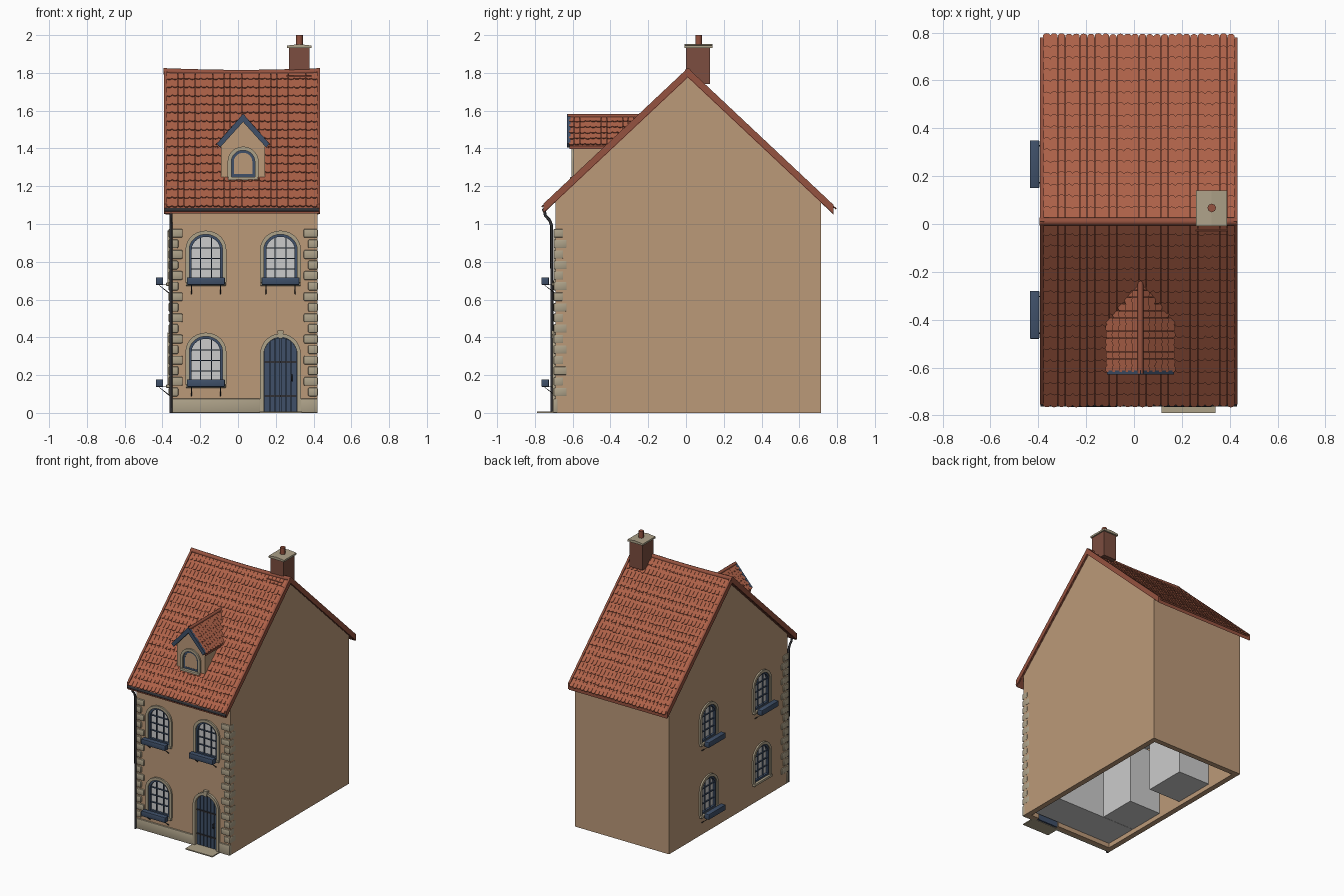
import bpy, bmesh, math, random
from mathutils import Vector, Matrix

if "Cube" in bpy.data.objects:
    bpy.data.objects.remove(bpy.data.objects["Cube"])
random.seed(4)

def material(name, c):
    m = bpy.data.materials.new(name)
    m.diffuse_color = (*c, 1)
    m.use_nodes = True
    m.node_tree.nodes["Principled BSDF"].inputs["Base Color"].default_value = m.diffuse_color
    return m
WALL = material("plaster", (.50, .32, .19))
TILE = material("clay_tile", (.42, .12, .065))
RED = material("clay_edge", (.30, .085, .05))
STONE = material("stone", (.42, .36, .25))
BLUE = material("blue_paint", (.05, .08, .14))
DARK = material("dark_iron", (.03, .03, .035))
BRICK = material("brick", (.20, .075, .05))
GLASS = material("pane", (.62, .62, .63))

I = Matrix.Identity(4)
SIDE = Matrix.Rotation(math.pi / 2, 4, 'Z')      # profile x -> world y, depth -> world -x

def finish(bm, name, mat, M=I, smooth=False):
    bmesh.ops.recalc_face_normals(bm, faces=bm.faces)
    bm.transform(M)
    me = bpy.data.meshes.new(name)
    bm.to_mesh(me)
    bm.free()
    if smooth:
        me.shade_smooth()
        me.set_sharp_from_angle(angle=0.6)
    if mat:
        me.materials.append(mat)
    o = bpy.data.objects.new(name, me)
    bpy.context.collection.objects.link(o)
    return o

def add_prism(bm, front, back):
    a = [bm.verts.new(p) for p in front]
    b = [bm.verts.new(p) for p in back]
    n = len(a)
    bm.faces.new(a)
    bm.faces.new(b[::-1])
    for i in range(n):
        bm.faces.new((a[i], b[i], b[(i + 1) % n], a[(i + 1) % n]))

def prism(name, pts, d0, d1, mat, M=I, smooth=False, back=None):
    """Extrude an x-z profile along y; back(z) may give a varying end depth."""
    bm = bmesh.new()
    add_prism(bm, [(u, d0, z) for u, z in pts],
              [(u, back(z) if back else d1, z) for u, z in pts])
    return finish(bm, name, mat, M, smooth)

def box(name, lo, hi, mat, M=I, bevel=0):
    bm = bmesh.new()
    lo, hi = Vector(lo), Vector(hi)
    bmesh.ops.create_cube(bm, size=1)
    for v in bm.verts:
        v.co = Vector([(lo[i] + hi[i]) / 2 + v.co[i] * (hi[i] - lo[i]) for i in range(3)])
    if bevel:
        bmesh.ops.bevel(bm, geom=bm.edges[:], offset=bevel, segments=2, profile=.5, affect='EDGES')
    return finish(bm, name, mat, M, bool(bevel))

def tube(name, pts, r, mat, M=I):
    cu = bpy.data.curves.new(name, 'CURVE')
    cu.dimensions, cu.bevel_depth, cu.bevel_resolution, cu.use_fill_caps = '3D', r, 2, True
    sp = cu.splines.new('POLY')
    sp.points.add(len(pts) - 1)
    for p, q in zip(sp.points, pts):
        p.co = (*(M @ Vector(q)), 1)
    cu.materials.append(mat)
    o = bpy.data.objects.new(name, cu)
    bpy.context.collection.objects.link(o)
    bpy.ops.object.select_all(action='DESELECT')
    o.select_set(True)
    bpy.context.view_layer.objects.active = o
    bpy.ops.object.convert(target='MESH')

def arch(hw, zb, zs, zt, n=14):
    top = [(hw * math.cos(math.pi * i / n), zs + (zt - zs) * math.sin(math.pi * i / n)) for i in range(n + 1)]
    return [(hw, zb)] + top + [(-hw, zb)]

def surround(name, hw, zb, zs, zt, t, d0, d1, mat, M):
    prism(name, arch(hw + t, zb, zs, zt + t) + arch(hw, zb, zs, zt)[::-1], d0, d1, mat, M, True)

# House shell, open at the bottom
CY, SL = 0.01, 0.94
roof_y = lambda z: CY - (1.81 - z) / SL
under = lambda y: 1.775 - SL * abs(y - CY)
walls = prism("walls", [(-.69, 0), (-.69, under(-.69)), (CY, 1.775), (.715, under(.715)), (.715, 0)],
              -.42, .36, WALL, SIDE)
bm = bmesh.new()
bm.from_mesh(walls.data)
bmesh.ops.delete(bm, geom=[f for f in bm.faces if f.normal.z < -.9], context='FACES')
bm.to_mesh(walls.data)
bm.free()
mod = walls.modifiers.new("thickness", 'SOLIDIFY')
mod.thickness, mod.offset, mod.use_even_offset = .04, -1, True

def cut(hw, zb, zs, zt, M):
    c = prism("opening_cutter", arch(hw, zb, zs, zt), -.05, .1, None, M)
    c.hide_render = True
    b = walls.modifiers.new("opening", 'BOOLEAN')
    b.object, b.operation, b.solver = c, 'DIFFERENCE', 'EXACT'
    return c

# Arched windows with surround, frame, bars and flower box
def window(M, zb, hw=.088, h=.255, rise=.08, planter=True):
    zt, zs = zb + h, zb + h - rise
    surround("window_surround", hw, zb, zs, zt, .02, -.012, .01, STONE, M)
    surround("window_frame", hw - .013, zb, zs, zt - .013, .014, -.003, .02, BLUE, M)
    box("window_bottom_rail", (-hw, -.002, zb), (hw, .02, zb + .014), BLUE, M)
    prism("window_pane", arch(hw, zb, zs, zt), .014, .018, GLASS, M)
    for u in (-hw / 3, hw / 3):
        box("window_bar", (u - .003, .004, zb), (u + .003, .016, zs + rise * .92), BLUE, M)
    for k in (.28, .5, .72):
        box("window_crossbar", (-hw, .005, zb + h * k - .003), (hw, .016, zb + h * k + .003), BLUE, M)
    box("window_sill", (-hw - .018, -.02, zb - .018), (hw + .018, .01, zb), STONE, M, .004)
    if planter:
        box("flower_box", (-.1, -.075, zb - .012), (.1, -.036, zb + .028), BLUE, M, .003)
        for u in (-.077, .077):
            tube("flower_box_bracket", [(u, 0, zb - .012), (u, -.06, zb - .012), (u, 0, zb - .06)], .003, DARK, M)

cutters = []
places = [(Matrix.Translation((x, -.69, 0)), z, True) for x, z in ((-.17, .15), (-.17, .69), (.225, .69))]
left = Matrix.Rotation(-math.pi / 2, 4, 'Z')
places += [(Matrix.Translation((-.36, y, 0)) @ left, z, p)
           for y, z, p in ((.25, .15, True), (.25, .69, True), (-.38, .69, True), (-.38, .15, False))]
for M, z, p in places:
    cutters.append(cut(.088, z, z + .175, z + .255, M))
    window(M, z, planter=p)

# Door with planks, straps, surround, keystone and step
D = Matrix.Translation((.225, -.69, 0))
cutters.append(cut(.088, -.02, .31, .40, D))
surround("door_surround", .088, 0, .31, .40, .02, -.016, .02, STONE, D)
prism("keystone", [(-.011, .395), (.011, .395), (.017, .437), (-.017, .437)], -.022, .01, STONE, D)
for i in range(6):
    us = [-.086 + .172 * (i + f) / 6 for f in (.05, .35, .65, .95)]
    prism("door_plank", [(us[0], .004), *[(u, .31 + .088 * math.sqrt(1 - (u / .088) ** 2)) for u in us],
                         (us[-1], .004)], .004, .02, BLUE, D)
prism("door_backing", arch(.088, .002, .31, .40), .012, .026, BLUE, D)
for z in (.09, .27):
    box("door_strap", (-.086, -.002, z - .005), (.086, .006, z + .005), DARK, D)
tube("door_handle", [(.06, .002, .2), (.06, -.012, .2), (.06, -.012, .17), (.06, .002, .17)], .004, DARK, D)
box("door_step", (.115, -.79, 0), (.34, -.68, .008), STONE)

# Apply the openings to the shell, then drop the cutters
dg = bpy.context.evaluated_depsgraph_get()
dg.update()
me = bpy.data.meshes.new_from_object(walls.evaluated_get(dg))
walls.modifiers.clear()
walls.data = me
for c in cutters:
    bpy.data.objects.remove(c)

# Rooms inside the shell
for z0, z1 in ((.03, .5), (.6, 1.02)):
    box("front_room", (-.315, -.645, z0), (.375, -.39, z1), None)
    for y0, y1 in ((-.388, -.1), (.11, .43)):
        box("side_room", (-.315, y0, z0), (-.05, y1, z1), None)

# Plinth and corner stones
box("plinth_left", (-.362, -.702, 0), (.117, -.68, .075), STONE, I, .003)
box("plinth_right", (.333, -.702, 0), (.422, -.68, .075), STONE, I, .003)
for i in range(16):
    z = .088 + i * .056
    w = .075 if i % 2 else .052
    d = .052 if i % 2 else .075
    box("corner_stone_left", (-.368, -.702, z), (-.368 + w, -.69 + d, z + .046), STONE, I, .007)
    box("corner_stone_right", (.423 - w, -.702, z), (.423, -.69 + d * .8, z + .046), STONE, I, .007)

# Tiled roofs: overlapping courses of tongue tiles
def tiles(name, origin, along, up, length, height, cols, rows, keep=lambda p: True):
    o, a, u = Vector(origin), Vector(along).normalized(), Vector(up).normalized()
    n = a.cross(u)
    w, p = length / cols, height / rows
    bm = bmesh.new()
    for r in range(rows):
        for c in range(cols):
            x0, s0 = c * w, r * p + random.uniform(-.003, .003)
            ln = min(p * 1.25, height - s0)
            if not keep(o + a * (x0 + w / 2) + u * (s0 + p * .5)):
                continue
            shape = [(.02, .12), (.25, .02), (.5, 0), (.75, .02), (.98, .12), (.98, 1), (.02, 1)]
            low = [o + a * (x0 + w * s) + u * (s0 + ln * t) + n * (.007 * (1 - t)) for s, t in shape]
            add_prism(bm, low, [v + n * .007 for v in low])
    return finish(bm, name, TILE)

ye, yb = -.755, .78
slope = lambda y, z: (y, z - SL * abs(y - CY))
def chevron(z1, z0, y0=ye, y1=yb):
    return [slope(y0, z1), (CY, z1), slope(y1, z1), slope(y1, z0), (CY, z0), slope(y0, z0)]
prism("roof_deck", chevron(1.803, 1.775), -.425, .385, RED, SIDE)
L = math.hypot(1, SL)
tiles("front_roof_tiles", (-.38, ye, slope(ye, 1.803)[1]), (1, 0, 0), (0, 1, SL), .80, (CY - ye) * L, 26, 16)
tiles("back_roof_tiles", (.42, yb + .006, slope(yb, 1.798)[1]), (-1, 0, 0), (0, -1, SL), .80, (yb - CY) * L, 26, 16)
for x in (-.385, .425):
    prism("roof_verge", chevron(1.826, 1.778), -x - .008, -x + .008, RED, SIDE)
tube("roof_ridge", [(-.395 + .0825 * i, CY, 1.808 - .009 * math.sin(math.pi * i / 10)) for i in range(11)], .017, RED)

# Gutter and downpipe
tube("gutter", [(-.39, -.752, 1.075), (.43, -.752, 1.075)], .011, DARK)
tube("downpipe", [(-.355, -.75, 1.075), (-.355, -.745, 1.045), (-.355, -.722, 1.02), (-.355, -.711, .99),
                  (-.355, -.71, 0)], .008, DARK)

# Chimney with cap and pot
box("chimney_stack", (.27, 0, 1.74), (.378, .128, 1.935), BRICK)
prism("chimney_cap", [(.26, 1.932), (.388, 1.932), (.388, 1.945), (.324, 1.952), (.26, 1.945)], -.008, .14, STONE)
tube("chimney_pot", [(.325, .067, 1.94), (.325, .067, 2.0)], .018, RED)
box("chimney_flashing", (.258, -.03, 1.755), (.39, .01, 1.785), RED)

# Dormer: body ends on the main roof slope
cx = .027
prism("dormer_walls", [(cx - .117, 1.235), (cx - .117, 1.43), (cx, 1.55), (cx + .117, 1.43), (cx + .117, 1.235)],
      -.595, 0, WALL, back=lambda z: roof_y(z) + .005)
DS = 1.13
prism("dormer_roof_deck", [(cx - .135, 1.413), (cx, 1.565), (cx + .135, 1.413), (cx + .135, 1.398), (cx, 1.545),
                           (cx - .135, 1.398)], -.618, 0, RED, back=lambda z: roof_y(z) + .01)
above = lambda p: p.z > 1.80 - SL * abs(p.y - CY)
H = .135 * math.hypot(1, DS)
tiles("dormer_tiles_left", (cx - .135, -.22, 1.413), (0, -1, 0), (1, 0, DS), .40, H, 14, 5, above)
tiles("dormer_tiles_right", (cx + .135, -.62, 1.413), (0, 1, 0), (-1, 0, DS), .40, H, 14, 5, above)
tube("dormer_ridge", [(cx, -.625, 1.57), (cx, -.235, 1.57)], .012, RED)
prism("dormer_bargeboard", [(cx - .14, 1.425), (cx, 1.583), (cx + .14, 1.425), (cx + .122, 1.405), (cx, 1.54),
                            (cx - .122, 1.405)], -.63, -.612, BLUE)
window(Matrix.Translation((cx, -.595, 0)), 1.25, hw=.062, h=.14, rise=.06, planter=False)
